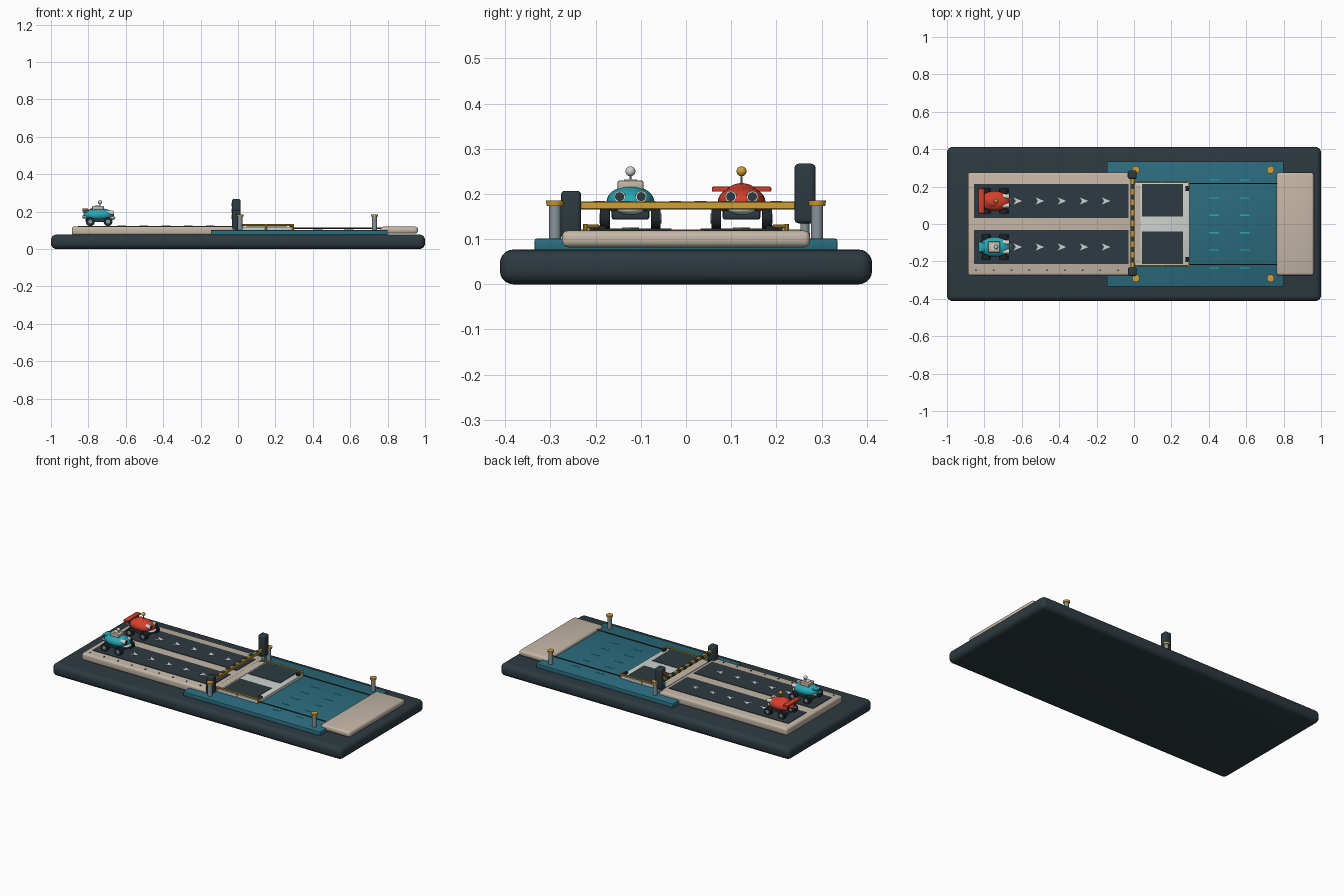
import bpy, bmesh, math
from mathutils import Vector

if "Cube" in bpy.data.objects:
    bpy.data.objects.remove(bpy.data.objects["Cube"])


def mat(name, *rgb):
    m = bpy.data.materials.new(name)
    m.diffuse_color = (*rgb, 1)
    m.use_nodes = True
    m.node_tree.nodes["Principled BSDF"].inputs["Base Color"].default_value = m.diffuse_color
    return m


SLATE = mat("slate", .026, .042, .052)
BEIGE = mat("beige", .55, .47, .38)
WATER = mat("deep_teal", .024, .15, .21)
CYAN = mat("cyan", .02, .40, .48)
RED = mat("red", .66, .05, .025)
GOLD = mat("gold", .63, .35, .035)
STEEL = mat("steel", .24, .30, .33)
PALE = mat("pale_grey", .62, .66, .62)
ROPE = mat("rope_brown", .09, .035, .025)
TYRE = mat("tyre_black", .013, .018, .022)


def finish(bm, name, m, smooth=True):
    me = bpy.data.meshes.new(name)
    bm.to_mesh(me)
    bm.free()
    me.materials.append(m)
    ob = bpy.data.objects.new(name, me)
    bpy.context.collection.objects.link(ob)
    if smooth:
        bpy.ops.object.select_all(action='DESELECT')
        bpy.context.view_layer.objects.active = ob
        ob.select_set(True)
        bpy.ops.object.shade_smooth_by_angle(angle=math.radians(35))
    return ob


def box(name, m, x, y, z, bevel=0, seg=3):
    """Box from (min, max) ranges on each axis."""
    bm = bmesh.new()
    bmesh.ops.create_cube(bm, size=1)
    for v in bm.verts:
        v.co = Vector([(r[0] + r[1]) / 2 + c * (r[1] - r[0]) for r, c in zip((x, y, z), v.co)])
    if bevel:
        bmesh.ops.bevel(bm, geom=bm.edges[:], offset=bevel, segments=seg,
                        profile=.5, affect='EDGES', clamp_overlap=True)
    return finish(bm, name, m, bevel > 0)


def rod(name, m, a, b, r, r2=None, n=20):
    """Cylinder or cone between two points."""
    a, b = Vector(a), Vector(b)
    bm = bmesh.new()
    bmesh.ops.create_cone(bm, cap_ends=True, segments=n, radius1=r,
                          radius2=r if r2 is None else r2, depth=(b - a).length)
    ob = finish(bm, name, m)
    ob.location = (a + b) / 2
    ob.rotation_euler = (b - a).to_track_quat('Z', 'Y').to_euler()
    return ob


def ball(name, m, c, r):
    bm = bmesh.new()
    bmesh.ops.create_uvsphere(bm, u_segments=24, v_segments=14, radius=1)
    for v in bm.verts:
        v.co = Vector([c[i] + v.co[i] * r[i] for i in range(3)])
    return finish(bm, name, m)


def plate(name, m, pts, z):
    """Flat painted mark."""
    bm = bmesh.new()
    bm.faces.new([bm.verts.new((x, y, z)) for x, y in pts])
    geo = bmesh.ops.extrude_face_region(bm, geom=bm.faces[:])['geom']
    bmesh.ops.translate(bm, vec=(0, 0, .002), verts=[g for g in geo if isinstance(g, bmesh.types.BMVert)])
    bmesh.ops.recalc_face_normals(bm, faces=bm.faces[:])
    return finish(bm, name, m, False)


# Ground slab, water channel and both banks
box("base_slab", SLATE, (-1, 1), (-.412, .412), (0, .077), .03, 5)
box("water", WATER, (-.145, .80), (-.335, .335), (.07, .101), .004, 2)
box("start_bank", BEIGE, (-.888, -.005), (-.275, .275), (.075, .121), .012)
box("far_bank", BEIGE, (.762, .962), (-.275, .275), (.082, .119), .014)

# Road lanes with arrow marks
for s in (-1, 1):
    yc = s * .123
    box("road_lane", SLATE, (-.855, -.03), (yc - .091, yc + .091), (.116, .124))
    for i in range(5):
        x = -.622 + i * .118
        plate("lane_arrow", PALE, [(x + .024, yc), (x - .022, yc + .019),
                                   (x - .010, yc), (x - .022, yc - .019)], .1235)
# Studs along the near edge
for i in range(9):
    x = -.845 + i * .095
    rod("edge_stud", SLATE, (x, -.247, .118), (x, -.247, .124), .005, n=10)

# Ferry deck with two parking bays and side rails
box("ferry_deck", PALE, (.004, .298), (-.225, .225), (.098, .118), .004, 2)
box("boarding_flap", BEIGE, (-.008, .036), (-.21, .21), (.114, .120))
for s in (-1, 1):
    yc = s * .127
    box("parking_bay", SLATE, (.043, .262), (yc - .087, yc + .087), (.114, .120))
    y = s * .223
    rod("side_rail", GOLD, (.01, y, .128), (.297, y, .128), .005, n=10)
    for x in (.012, .15, .294):
        rod("rail_post", GOLD, (x, y, .10), (x, y, .133), .005, n=10)
    rod("rail_return", GOLD, (.294, y, .128), (.294, y - s * .03, .128), .004, n=10)
    box("deck_cleat", TYRE, (.275, .293), (s * .19 - .014, s * .19 + .014), (.116, .130), .003, 2)
    rod("guide_cable", ROPE, (.29, s * .216, .111), (.77, s * .216, .111), .003, n=8)
    # Mooring posts
    for x in (.01, .73):
        rod("mooring_post", STEEL, (x, s * .29, .095), (x, s * .29, .176), .013)
        rod("post_cap", GOLD, (x, s * .29, .173), (x, s * .29, .185), .018, .020)

# Ripples on the water
for x in (.428, .592):
    for y in (-.235, -.14, -.047, .047, .14, .235):
        box("ripple", CYAN, (x - .026, x + .026), (y - .003, y + .003), (.099, .103))

# Barrier gate: striped arm between two housings
box("gate_housing", SLATE, (-.032, .014), (-.277, -.232), (.10, .207), .009)
box("signal_tower", SLATE, (-.032, .014), (.240, .287), (.135, .267), .010)
rod("tower_stem", STEEL, (-.009, .263, .10), (-.009, .263, .14), .010)
box("gate_arm", GOLD, (-.018, .002), (-.235, .245), (.166, .183), .002, 1)
for i in range(8):
    y = -.205 + i * .056
    box("arm_stripe", SLATE, (-.0195, -.001), (y, y + .026), (.168, .1845))
for z, m in ((.238, RED), (.205, GOLD), (.172, CYAN)):
    rod("signal_lamp", m, (-.031, .263, z), (-.036, .263, z), .011)


def car(yc, body, knob, racer):
    """Small rounded car facing +x."""
    ball("car_body", body, (-.745, yc, .182), (.082, .053, .036))
    box("car_chassis", SLATE, (-.815, -.675), (yc - .042, yc + .042), (.143, .164), .006, 2)
    ball("car_nose", PALE, (-.680, yc, .166), (.024, .030, .012))
    for s in (-1, 1):
        for x in (-.79, -.695):
            w = yc + s * .056
            rod("tyre", TYRE, (x, w - .011, .146), (x, w + .011, .146), .0235)
            rod("hub", STEEL, (x, w + s * .009, .146), (x, w + s * .013, .146), .011)
        y = yc + s * .024
        rod("headlight_rim", PALE, (-.700, y, .194), (-.668, y, .194), .013)
        rod("headlight_lens", SLATE, (-.670, y, .194), (-.665, y, .194), .010)
        rod("exhaust", STEEL, (-.80, yc + s * .022, .172), (-.832, yc + s * .022, .172), .008)
    if racer:
        # Rear wing on struts
        box("rear_wing", body, (-.832, -.80), (yc - .066, yc + .066), (.205, .216), .003, 2)
        for s in (-1, 1):
            box("wing_strut", SLATE, (-.818, -.808), (yc + s * .03 - .004, yc + s * .03 + .004), (.17, .207))
        ball("canopy", body, (-.755, yc, .202), (.042, .034, .022))
    else:
        box("car_cabin", BEIGE, (-.780, -.717), (yc - .029, yc + .029), (.205, .230), .005, 2)
        box("tail_fin", body, (-.832, -.80), (yc - .025, yc + .025), (.196, .206), .003, 2)
        box("roof_hatch", PALE, (-.765, -.735), (yc - .014, yc + .014), (.229, .232))
    rod("aerial", STEEL, (-.738, yc, .205), (-.738, yc, .245), .0025, n=8)
    ball("aerial_knob", knob, (-.738, yc, .250), (.011,) * 3)


car(-.123, CYAN, PALE, False)
car(.123, RED, GOLD, True)
